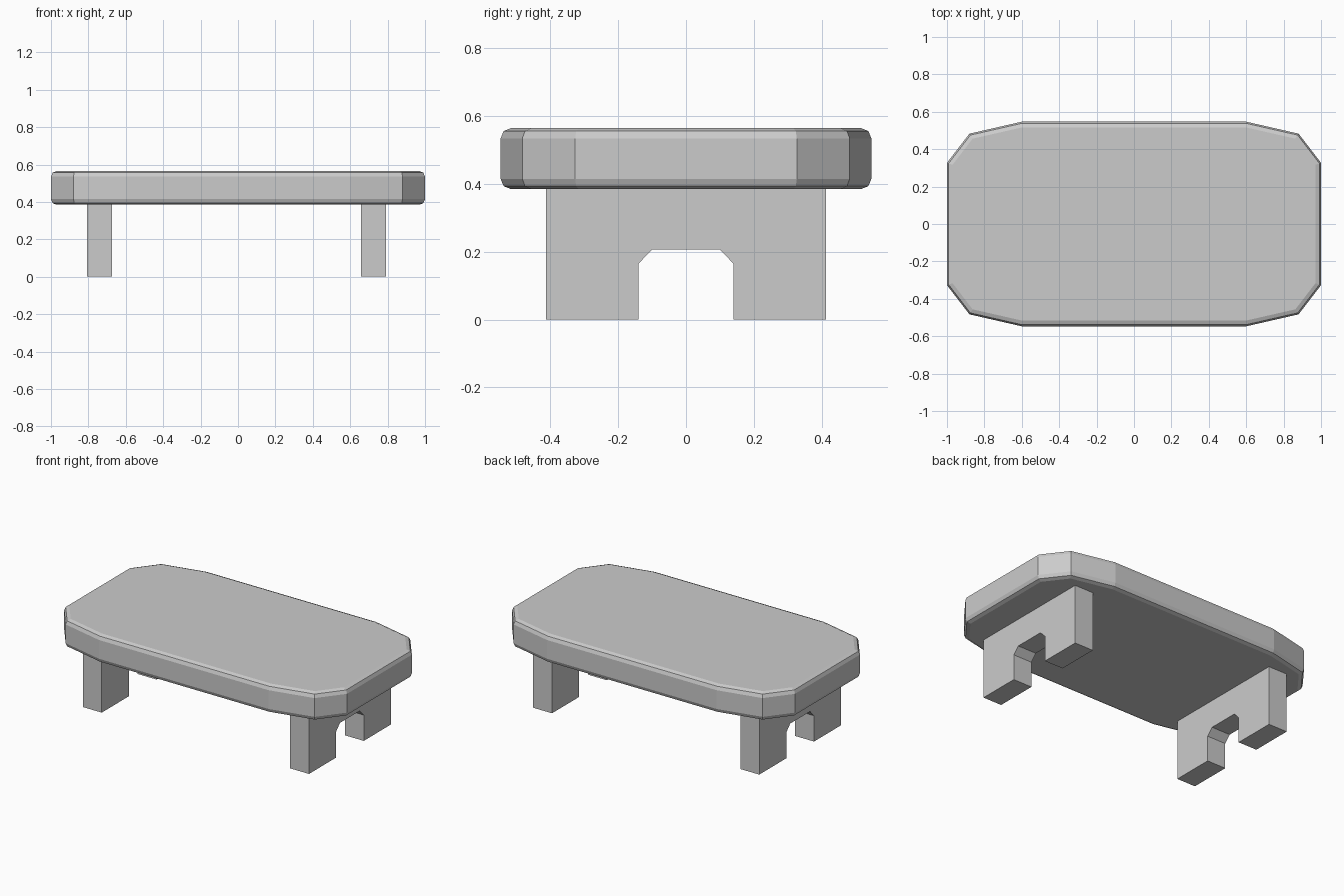
import bpy
import bmesh
from mathutils import Matrix, Vector

if "Cube" in bpy.data.objects:
    bpy.data.objects.remove(bpy.data.objects["Cube"], do_unlink=True)

# Single plain grey finish
grey = bpy.data.materials.new("plain_grey")
grey.use_nodes = True
grey.diffuse_color = (0.6, 0.6, 0.6, 1)
grey.node_tree.nodes["Principled BSDF"].inputs["Base Color"].default_value = (0.6, 0.6, 0.6, 1)


def extruded(name, outline, offset):
    """Solid made by pushing a closed 3D outline along an offset."""
    bm = bmesh.new()
    face = bm.faces.new([bm.verts.new(p) for p in outline])
    result = bmesh.ops.extrude_face_region(bm, geom=[face])
    moved = [v for v in result["geom"] if isinstance(v, bmesh.types.BMVert)]
    bmesh.ops.translate(bm, verts=moved, vec=offset)
    bmesh.ops.recalc_face_normals(bm, faces=bm.faces)
    mesh = bpy.data.meshes.new(name)
    bm.to_mesh(mesh)
    bm.free()
    mesh.materials.append(grey)
    obj = bpy.data.objects.new(name, mesh)
    bpy.context.collection.objects.link(obj)
    return obj


# Table top: one corner mirrored into a twelve-sided slab
corner = [(1.0, 0.327), (0.88, 0.483), (0.6, 0.547)]
half = corner + [(-x, y) for x, y in reversed(corner)]
outline = half + [(x, -y) for x, y in reversed(half)]
top = extruded("table_top", [(x, y, 0.385) for x, y in outline], (0, 0, 0.18))

# Rounded rims above and below, leaving the upright corner edges crisp
bevel = top.modifiers.new("rim_bevel", 'BEVEL')
bevel.width = 0.03
bevel.segments = 2
bevel.limit_method = 'ANGLE'
bevel.angle_limit = 1.05

# Panel legs with a chamfered arch cut from the bottom
side = [(0.1, 0.207), (0.14, 0.165), (0.14, 0), (0.413, 0), (0.413, 0.39)]
profile = side + [(-y, z) for y, z in reversed(side)]
for name, x in (("right_leg_panel", -0.807), ("left_leg_panel", 0.658)):
    extruded(name, [(x, y, z) for y, z in profile], (0.133, 0, 0))
